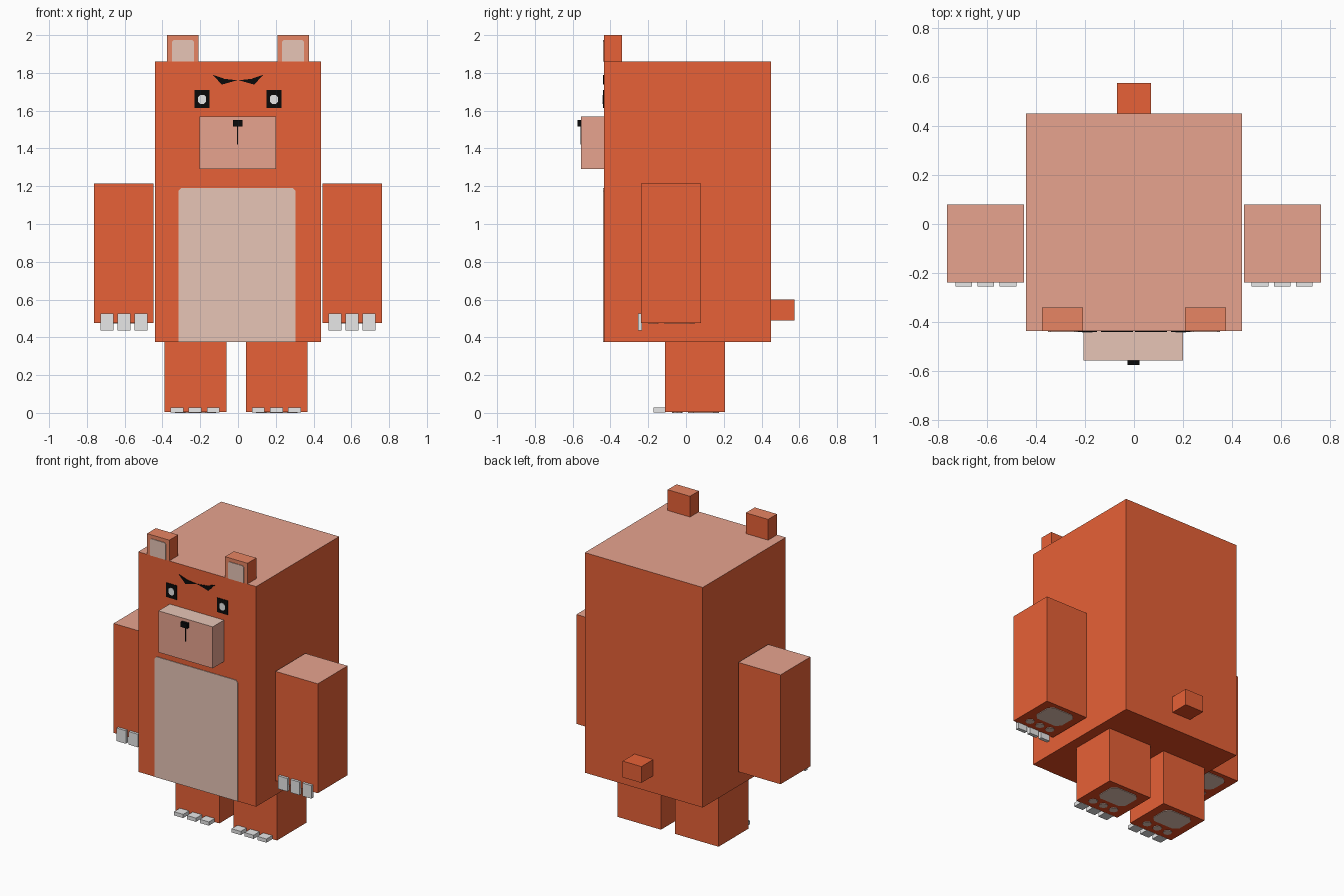
import bpy, bmesh, math
from mathutils import Vector

cube = bpy.data.objects.get("Cube")
if cube:
    bpy.data.objects.remove(cube, do_unlink=True)


def material(name, r, g, b):
    m = bpy.data.materials.new(name)
    m.use_nodes = True
    m.diffuse_color = (r, g, b, 1)
    m.node_tree.nodes["Principled BSDF"].inputs["Base Color"].default_value = (r, g, b, 1)
    return m


FUR = material("orange fur", 0.8, 0.12, 0.038)
UNDER = material("deep orange underside", 0.8, 0.07, 0.015)
TAN = material("dusty pink", 0.8, 0.37, 0.275)
CREAM = material("cream", 0.8, 0.56, 0.47)
PEACH = material("peach ear", 0.8, 0.235, 0.125)
WHITE = material("claw white", 0.8, 0.8, 0.8)
BLACK = material("black", 0.003, 0.003, 0.003)


def finish(name, bm, mats):
    mesh = bpy.data.meshes.new(name)
    bmesh.ops.recalc_face_normals(bm, faces=bm.faces)
    bm.to_mesh(mesh)
    bm.free()
    for m in mats:
        mesh.materials.append(m)
    obj = bpy.data.objects.new(name, mesh)
    bpy.context.collection.objects.link(obj)
    return obj


def box(name, x, y, z, side, top=None, bottom=None, front=None):
    """Box from three ranges, coloured by the direction of each face."""
    bm = bmesh.new()
    bmesh.ops.create_cube(bm, size=1)
    for v in bm.verts:
        v.co = Vector([r[0] if c < 0 else r[1] for c, r in zip(v.co, (x, y, z))])
    bm.normal_update()
    for f in bm.faces:
        n = f.normal
        f.material_index = 1 if n.z > 0.5 else 2 if n.z < -0.5 else 3 if n.y < -0.5 else 0
    return finish(name, bm, [side, top or side, bottom or side, front or side])


def plate(name, points, depth, mat, facing="front", thick=0.004):
    """Thin painted plate from an outline, laid on a front or a bottom face."""
    bm = bmesh.new()
    if facing == "front":
        place, out = (lambda a, b: (a, depth, b)), Vector((0, -thick, 0))
    else:
        place, out = (lambda a, b: (a, b, depth)), Vector((0, 0, -thick))
    face = bm.faces.new([bm.verts.new(place(a, b)) for a, b in points])
    ext = bmesh.ops.extrude_face_region(bm, geom=[face])["geom"]
    for v in ext:
        if isinstance(v, bmesh.types.BMVert):
            v.co += out
    return finish(name, bm, [mat])


def rect(x0, x1, y0, y1, c=0.0):
    """Rectangle outline with corners cut by c."""
    return [(x0 + c, y0), (x1 - c, y0), (x1, y0 + c), (x1, y1 - c),
            (x1 - c, y1), (x0 + c, y1), (x0, y1 - c), (x0, y0 + c)] if c else \
           [(x0, y0), (x1, y0), (x1, y1), (x0, y1)]


def disc(cx, cy, r):
    return [(cx + r * math.cos(i * math.pi / 4), cy + r * math.sin(i * math.pi / 4))
            for i in range(8)]


def paw_pads(name, x, y, z):
    """Large pad and three toe pads under a limb."""
    w, d = x[1] - x[0], y[1] - y[0]
    plate(name + "_pad", rect(x[0] + 0.18 * w, x[1] - 0.18 * w, y[0] + 0.38 * d,
                              y[1] - 0.1 * d, 0.03), z, CREAM, "bottom")
    for i in range(3):
        plate(f"{name}_toe_pad_{i + 1}", disc(x[0] + w * (0.25 + 0.25 * i), y[0] + 0.2 * d, 0.028),
              z, CREAM, "bottom")


FRONT = -0.435

# Body with belly patch and tail
box("body", (-0.44, 0.44), (FRONT, 0.45), (0.375, 1.86), FUR, TAN, UNDER)
plate("belly", [(-0.315, 0.376), (0.305, 0.376), (0.305, 1.175), (0.29, 1.19),
                (-0.3, 1.19), (-0.315, 1.175)], FRONT, CREAM)
box("tail", (-0.07, 0.07), (0.45, 0.575), (0.49, 0.6), FUR, None, UNDER)

# Muzzle, nose and mouth
box("muzzle", (-0.205, 0.2), (-0.555, FRONT), (1.29, 1.57), TAN, CREAM)
box("nose", (-0.027, 0.023), (-0.575, -0.555), (1.517, 1.55), BLACK)
plate("mouth", rect(-0.005, 0.001, 1.42, 1.52), -0.555, BLACK)

for s, side in ((-1, "right"), (1, "left")):
    # Ear
    xs = sorted((s * 0.208, s * 0.375))
    box(side + "_ear", xs, (FRONT, -0.34), (1.86, 2.0), FUR, PEACH, None, PEACH)
    a, b = sorted((s * 0.232, s * 0.35))
    plate(side + "_inner_ear", [(a, 1.861), (b, 1.861), (b, 1.965), (b - 0.01, 1.975),
                                (a + 0.01, 1.975), (a, 1.965)], FRONT, CREAM)

    # Eye, pupil and brow
    cx = s * 0.19
    plate(side + "_eye", rect(cx - 0.04, cx + 0.04, 1.613, 1.709), FRONT, BLACK)
    plate(side + "_pupil", rect(cx - 0.021, cx + 0.021, 1.635, 1.684, 0.012),
          FRONT - 0.004, WHITE, thick=0.002)
    plate(side + "_brow", [(s * 0.135, 1.79), (s * 0.07, 1.768), (s * 0.004, 1.761),
                           (s * 0.085, 1.738)], FRONT, BLACK)

    # Arm with claws
    x, y = sorted((s * 0.447, s * 0.762)), (-0.238, 0.08)
    box(side + "_arm", x, y, (0.477, 1.215), FUR, TAN, UNDER)
    paw_pads(side + "_arm", x, y, 0.477)
    for i in range(3):
        c = s * (0.513 + 0.09 * i)
        box(f"{side}_hand_claw_{i + 1}", (c - 0.034, c + 0.034), (-0.255, -0.232),
            (0.437, 0.525), WHITE)

    # Leg with claws
    x, y = sorted((s * 0.215 - 0.01 - 0.163, s * 0.215 - 0.01 + 0.163)), (-0.11, 0.207)
    box(side + "_leg", x, y, (0.004, 0.375), FUR, None, UNDER)
    paw_pads(side + "_leg", x, y, 0.004)
    for i in range(3):
        c = s * 0.215 - 0.012 + 0.096 * (i - 1)
        box(f"{side}_foot_claw_{i + 1}", (c - 0.034, c + 0.034), (-0.172, -0.108),
            (0.003, 0.028), WHITE)
